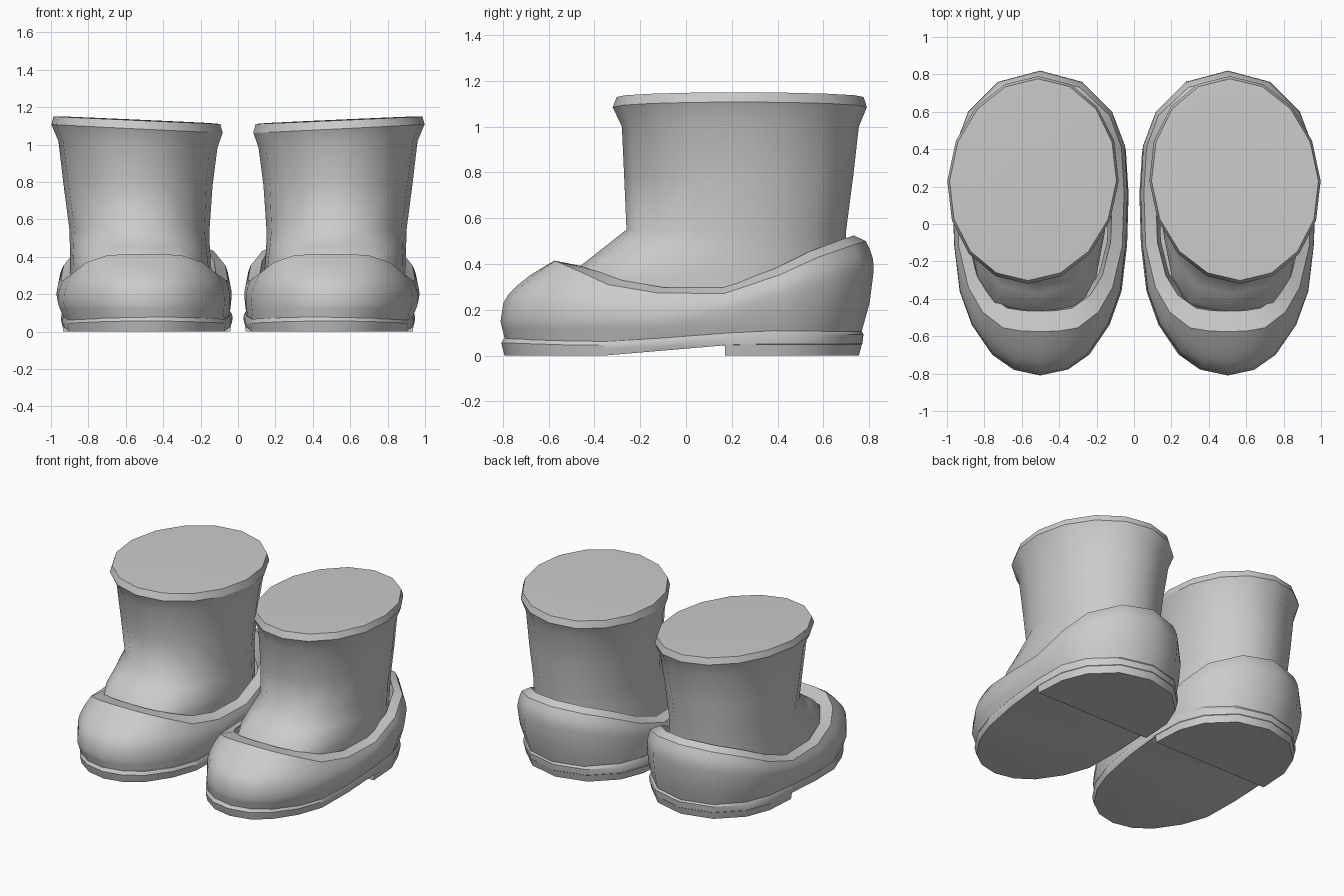
import bpy, bmesh, math

if "Cube" in bpy.data.objects:
    bpy.data.objects.remove(bpy.data.objects["Cube"])

grey = bpy.data.materials.new("boot_grey")
grey.diffuse_color = (0.6, 0.6, 0.6, 1)
grey.use_nodes = True
grey.node_tree.nodes["Principled BSDF"].inputs["Base Color"].default_value = grey.diffuse_color

def table(pts, y):
    """Linear interpolation of z over y."""
    if y <= pts[0][0]:
        return pts[0][1]
    for (a, za), (b, zb) in zip(pts, pts[1:]):
        if y <= b:
            return za + (zb - za) * (y - a) / (b - a)
    return pts[-1][1]

def full(half, cx):
    """Mirror a half outline (half width, y), toe to heel, into a closed loop."""
    return [(cx + w, y) for w, y in half] + [(cx - w, y) for w, y in half[-2:0:-1]]

def loft(rings, cap_bottom, cap_top):
    bm = bmesh.new()
    loops = [[bm.verts.new(p) for p in r] for r in rings]
    n = len(loops[0])
    for a, b in zip(loops, loops[1:]):
        for i in range(n):
            j = (i + 1) % n
            bm.faces.new((a[i], a[j], b[j], b[i]))
    if cap_bottom:
        bm.faces.new(loops[0][::-1])
    if cap_top:
        bm.faces.new(loops[-1])
    return bm

def finish(name, bm, angle=32, sharp=(), n=1):
    """Make the object, smooth it, crease whole loops, mirror to the other foot."""
    me = bpy.data.meshes.new(name)
    bm.to_mesh(me)
    bm.free()
    me.materials.append(grey)
    ob = bpy.data.objects.new(name, me)
    bpy.context.collection.objects.link(ob)
    bpy.ops.object.select_all(action='DESELECT')
    ob.select_set(True)
    bpy.context.view_layer.objects.active = ob
    bpy.ops.object.shade_smooth_by_angle(angle=math.radians(angle))
    for e in me.edges:
        a, b = (v // n for v in e.vertices)
        if a == b and a in sharp:
            e.use_edge_sharp = True
    m = ob.modifiers.new("other_foot", 'MIRROR')
    m.use_mirror_merge = False

# half outlines from toe to heel: widest line and collar edge
wide = [(0, -.81), (.14, -.78), (.255, -.70), (.365, -.54), (.43, -.36), (.46, -.11),
        (.468, .17), (.453, .42), (.385, .60), (.225, .76), (0, .82)]
rim = [(0, -.575), (.1, -.572), (.2, -.555), (.31, -.47), (.385, -.34), (.437, -.12),
       (.447, .17), (.433, .41), (.37, .58), (.21, .73), (0, .785)]
rim_z = [(-.575, .415), (-.55, .405), (-.47, .37), (-.34, .31), (-.12, .273),
         (.17, .272), (.37, .335), (.6, .44), (.78, .50)]
lip_z = [(-.8, .078), (-.4, .065), (0, .09), (.3, .115), (.77, .115)]
arch_z = [(-.36, 0), (.17, .045)]

# upper: domed toe, bulging heel, thick collar rim, hollow inside
W, R = full(wide, .502), full(rim, .5)
n = len(W)
base = [(.492 + (x - .502) * .955, y * (.935 if y > 0 else .975)) for x, y in W]
wz = [.15 + max(0, y) * .27 for x, y in W]
rz = [table(rim_z, y) for x, y in R]
rings = [[(x, y, table(lip_z, y) - .012) for x, y in base]]
rings.append([((b[0] + 2 * w[0]) / 3, (b[1] + 2 * w[1]) / 3, .09 + (z - .09) * .5)
              for b, w, z in zip(base, W, wz)])
for c, s in ((0, 0), (.05, .3), (.16, .46), (.31, .59), (.55, .76), (1, 1)):
    rings.append([(W[i][0] + (R[i][0] - W[i][0]) * c, W[i][1] + (R[i][1] - W[i][1]) * c,
                   wz[i] + (rz[i] - wz[i]) * s) for i in range(n)])
inner = [(.505 + (x - .5) * .87, y * .935 if y > 0 else y * .81) for x, y in R]
iz = [z + (.025 if y > -.3 else .025 - (-.3 - y) * .17) for (x, y), z in zip(R, rz)]
rings.append([(x, y, z) for (x, y), z in zip(inner, iz)])
rings.append([(.505 + (x - .505) * .95, y * .95, z - .14) for (x, y), z in zip(inner, iz)])
finish("upper", loft(rings, False, False), 50, (7, 8), n)

# shaft: leaning oval leg with flared lip and a broad instep running into the toe
S = 16
def oval(z, cx, rx, yf, yb, tilt=0, shear=0, square=1):
    out = []
    cy = .23
    for i in range(S):
        a = 2 * math.pi * i / S
        c, s = math.cos(a), math.sin(a)
        x = rx * (c if s > -.01 else math.copysign(abs(c) ** square, c))
        if abs(c) < 1e-6:
            x = 0
        y = s * (yb - cy if s > 0 else cy - yf)
        out.append((cx + x - shear * y, cy + y, z + tilt * x))
    return out
rings = [oval(.20, .52, .378, -.49, .68, 0, 0, .5), oval(.33, .52, .378, -.495, .685, 0, 0, .5),
         oval(.385, .522, .376, -.47, .69, 0, 0, .55), oval(.46, .525, .374, -.375, .695, 0, 0, .7),
         oval(.55, .527, .375, -.26, .70, 0, 0, .95), oval(.78, .534, .398, -.27, .73, 0, .02),
         oval(1.0, .535, .425, -.28, .755, .04, .04), oval(1.085, .54, .458, -.32, .79, .05, .05),
         oval(1.13, .54, .446, -.302, .776, .045, .05), oval(1.132, .54, .393, -.235, .725, .045, .05)]
finish("shaft", loft(rings, False, True), 62, (7, 8), S)

# sole: wall with a chamfered welt, underside rising to the arch
def sole_ring(grow, zf):
    pts = []
    for x, y in full(wide, .488):
        k = (y * .94 if y > 0 else y * .99)
        pts.append((.488 + (x - .488) * (.975 + grow), k * (1 + grow), zf(k)))
    return pts
rings = [sole_ring(-.012, lambda y: 0), sole_ring(0, lambda y: table(lip_z, y) * .45),
         sole_ring(.006, lambda y: table(lip_z, y) - .022),
         sole_ring(-.012, lambda y: table(lip_z, y)),
         sole_ring(-.05, lambda y: table(lip_z, y))]
bm = loft(rings, True, False)
for cut in (-.36, .17):
    bmesh.ops.bisect_plane(bm, geom=bm.verts[:] + bm.edges[:] + bm.faces[:],
                           plane_co=(0, cut, 0), plane_no=(0, 1, 0))
for v in bm.verts:
    if v.co.z < 1e-5:
        v.co.z = table(arch_z, v.co.y)
finish("sole", bm)

# heel block with a straight front edge
bm = loft([sole_ring(-.02, lambda y: 0), sole_ring(-.004, lambda y: .049)], True, True)
bmesh.ops.bisect_plane(bm, geom=bm.verts[:] + bm.edges[:] + bm.faces[:],
                       plane_co=(0, .17, 0), plane_no=(0, 1, 0), clear_inner=True)
bmesh.ops.holes_fill(bm, edges=[e for e in bm.edges if e.is_boundary])
bmesh.ops.recalc_face_normals(bm, faces=bm.faces[:])
finish("heel", bm)
